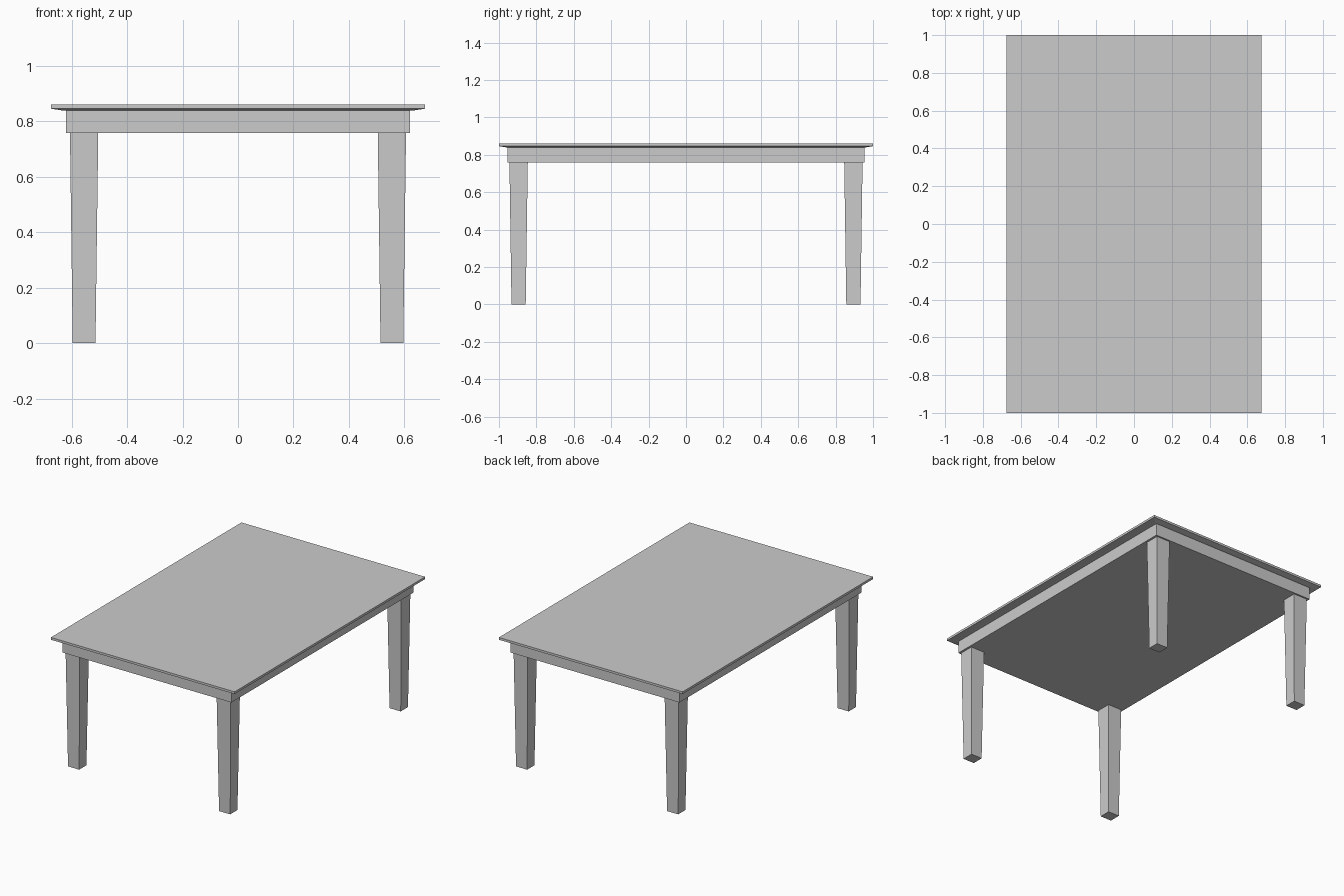
import bpy, bmesh

if "Cube" in bpy.data.objects:
    bpy.data.objects.remove(bpy.data.objects["Cube"])


def loft(name, sections, center=(0, 0)):
    """Closed solid through stacked rectangles (half_x, half_y, z)."""
    bm = bmesh.new()
    cx, cy = center
    rings = [[bm.verts.new((cx + sx * hx, cy + sy * hy, z))
              for sx, sy in ((-1, -1), (1, -1), (1, 1), (-1, 1))]
             for hx, hy, z in sections]
    for low, high in zip(rings, rings[1:]):
        for i in range(4):
            j = (i + 1) % 4
            bm.faces.new((low[i], low[j], high[j], high[i]))
    bm.faces.new(rings[0][::-1])
    bm.faces.new(rings[-1])
    mesh = bpy.data.meshes.new(name)
    bm.to_mesh(mesh)
    bm.free()
    obj = bpy.data.objects.new(name, mesh)
    bpy.context.collection.objects.link(obj)
    return obj


# Table top with a shallow undercut rim
loft("table_top", [(0.637, 0.963, 0.840), (0.675, 1.0, 0.846), (0.675, 1.0, 0.861)])

# Solid apron block under the top
loft("apron", [(0.62, 0.955, 0.758), (0.62, 0.955, 0.840)])

# Four tapered square legs
for side, sx in (("left", -1), ("right", 1)):
    for end, sy in (("front", -1), ("back", 1)):
        loft(f"{end}_{side}_leg", [(0.041, 0.038, 0), (0.051, 0.049, 0.758)],
             (sx * 0.555, sy * 0.895))
